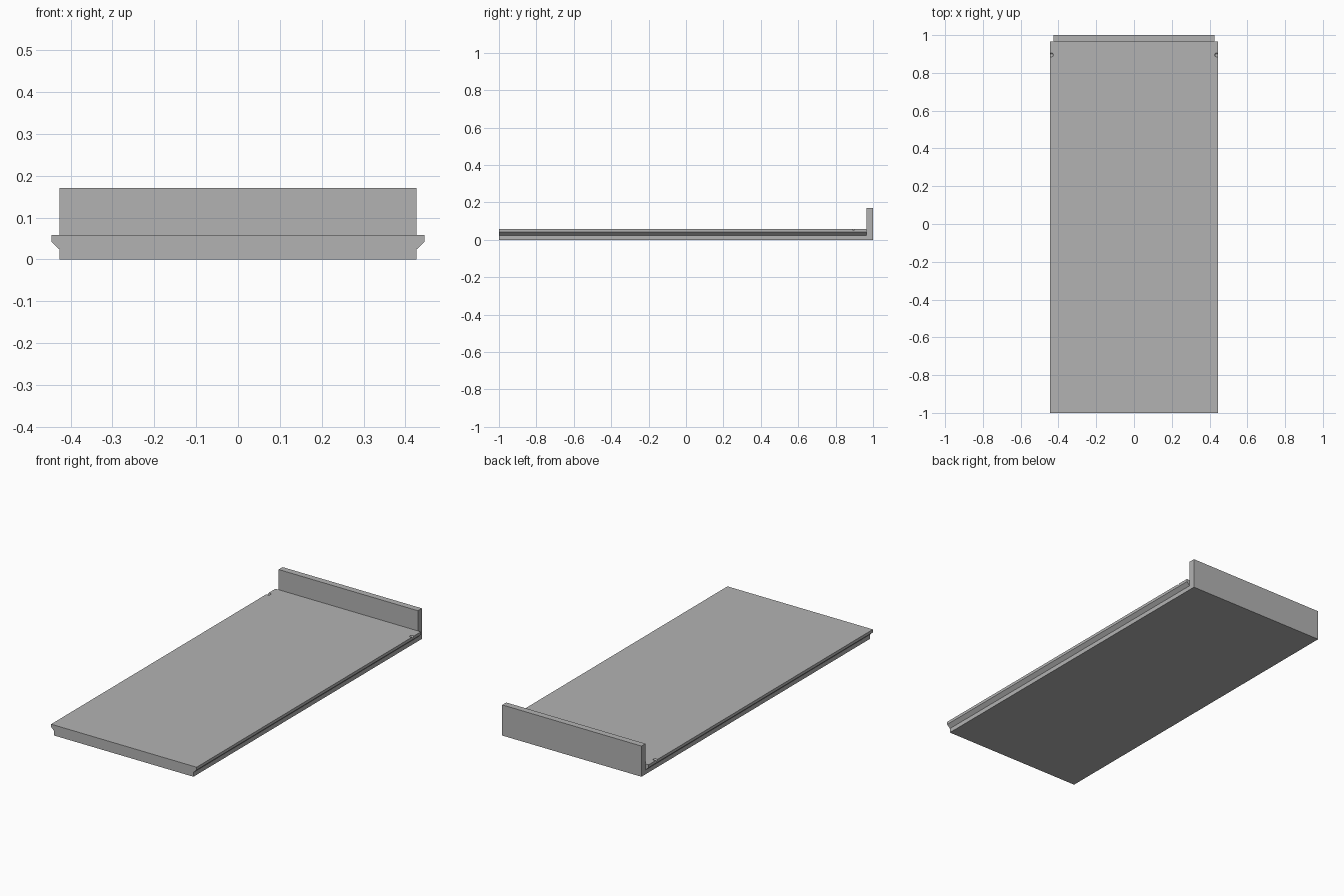
import bpy, bmesh
from mathutils import Matrix

cube = bpy.data.objects.get("Cube")
if cube:
    bpy.data.objects.remove(cube, do_unlink=True)

grey = bpy.data.materials.new("light grey")
grey.use_nodes = True
colour = (0.45, 0.45, 0.45, 1)
grey.diffuse_color = colour
grey.node_tree.nodes["Principled BSDF"].inputs["Base Color"].default_value = colour


def add_object(name, bm):
    bmesh.ops.recalc_face_normals(bm, faces=bm.faces)
    mesh = bpy.data.meshes.new(name)
    bm.to_mesh(mesh)
    bm.free()
    mesh.materials.append(grey)
    obj = bpy.data.objects.new(name, mesh)
    bpy.context.collection.objects.link(obj)
    return obj


def extrude_profile(name, half, y0, y1):
    """Mirror a half profile (x, z) and extrude it along y."""
    outline = half + [(-x, z) for x, z in reversed(half)]
    bm = bmesh.new()
    face = bm.faces.new([bm.verts.new((x, y0, z)) for x, z in outline])
    ext = bmesh.ops.extrude_face_region(bm, geom=[face])
    verts = [v for v in ext["geom"] if isinstance(v, bmesh.types.BMVert)]
    bmesh.ops.translate(bm, verts=verts, vec=(0, y1 - y0, 0))
    return add_object(name, bm)


WIDTH, FLANGE, TOP = 0.427, 0.446, 0.058
LIP_Y, LIP_TOP = 0.965, 0.17

# Sliding panel with sloped flanges along both sides
panel = extrude_profile(
    "sliding_panel",
    [(WIDTH, 0), (WIDTH, 0.024), (FLANGE, 0.042), (FLANGE, TOP)], -1, LIP_Y)

# Upright lip at the back
extrude_profile("end_lip", [(WIDTH, 0), (WIDTH, LIP_TOP)], LIP_Y, 1)

# Small round catch dimples in the flange tops
bm = bmesh.new()
for side in (-1, 1):
    bmesh.ops.create_uvsphere(bm, u_segments=20, v_segments=12, radius=0.011,
                              matrix=Matrix.Translation((side * 0.438, 0.895, TOP + 0.001)))
cutter = add_object("dimple_cutter", bm)
cutter.hide_render = True
cut = panel.modifiers.new("dimples", "BOOLEAN")
cut.operation = "DIFFERENCE"
cut.solver = "EXACT"
cut.object = cutter
bpy.context.view_layer.objects.active = panel
bpy.ops.object.modifier_apply(modifier=cut.name)
bpy.data.objects.remove(cutter, do_unlink=True)
